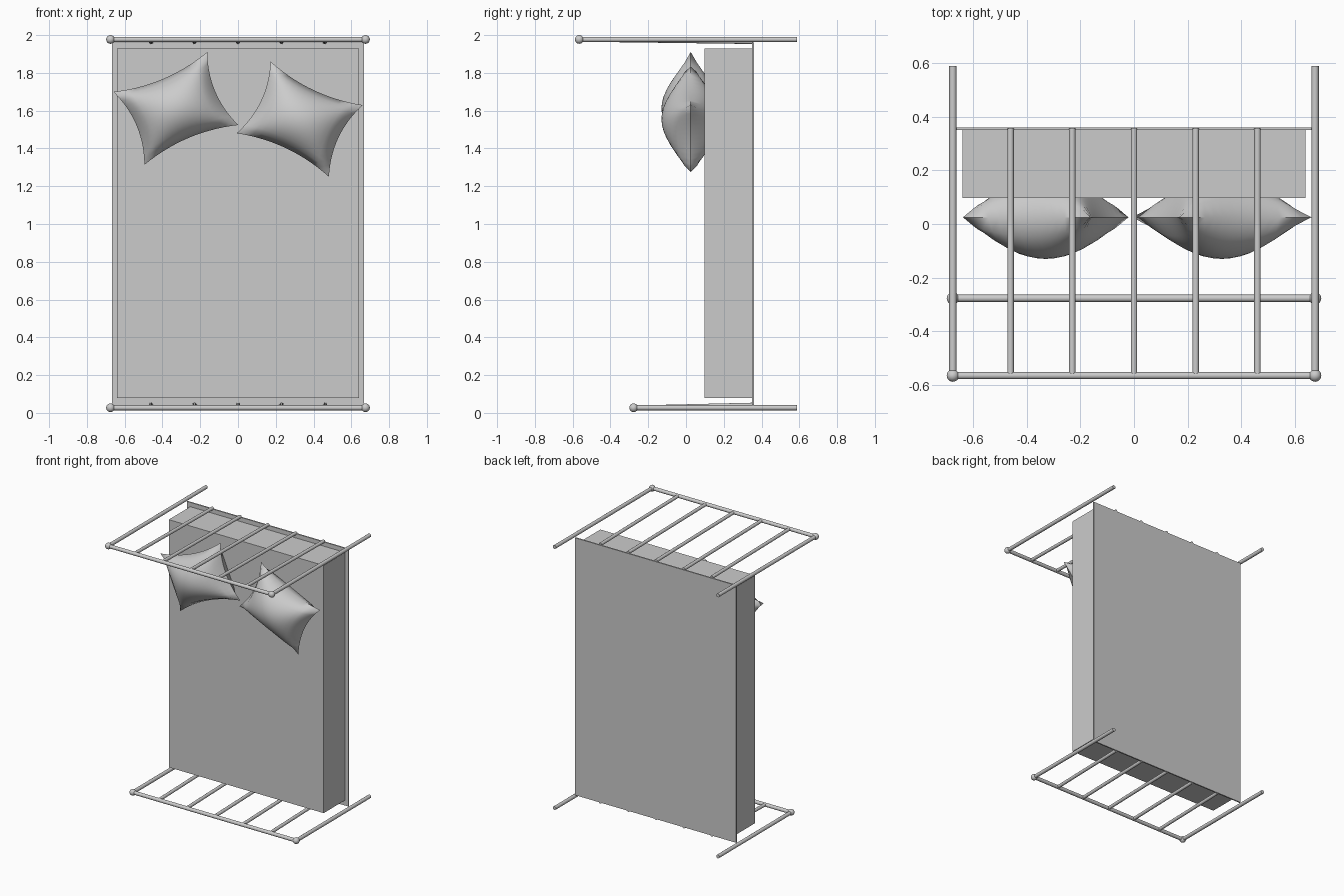
import bpy, bmesh, math
from mathutils import Matrix, Vector

cube = bpy.data.objects.get("Cube")
if cube:
    bpy.data.objects.remove(cube, do_unlink=True)

HALF_W = 0.675      # post spacing from the centre line
POST_END = 0.588    # floor end of the posts
PANEL_Y = 0.355     # plane of the bed base


def finish(name, bm, smooth=True):
    mesh = bpy.data.meshes.new(name)
    bm.to_mesh(mesh)
    bm.free()
    obj = bpy.data.objects.new(name, mesh)
    bpy.context.collection.objects.link(obj)
    if smooth:
        bpy.ops.object.select_all(action='DESELECT')
        obj.select_set(True)
        bpy.context.view_layer.objects.active = obj
        bpy.ops.object.shade_smooth_by_angle(angle=math.radians(50))
    return obj


def box(name, low, high):
    low, high = Vector(low), Vector(high)
    bm = bmesh.new()
    place = Matrix.Translation((low + high) / 2) @ Matrix.Diagonal((high - low).to_4d())
    bmesh.ops.create_cube(bm, size=1, matrix=place)
    finish(name, bm, smooth=False)


def rod(name, start, end, radius=0.0135):
    start, end = Vector(start), Vector(end)
    axis = end - start
    place = Matrix.Translation((start + end) / 2) @ axis.to_track_quat('Z', 'Y').to_matrix().to_4x4()
    bm = bmesh.new()
    bmesh.ops.create_cone(bm, cap_ends=True, segments=16, radius1=radius,
                          radius2=radius, depth=axis.length, matrix=place)
    finish(name, bm)


def knob(name, centre):
    bm = bmesh.new()
    bmesh.ops.create_uvsphere(bm, u_segments=20, v_segments=12, radius=0.023,
                              matrix=Matrix.Translation(centre))
    finish(name, bm)


# Barred end: two posts with knobs, a rail, and slightly leaning spindles
def bed_end(label, z, rail_y, spindle_z):
    for side, x in (("left", HALF_W), ("right", -HALF_W)):
        rod(f"{label}_post_{side}", (x, rail_y, z), (x, POST_END, z))
        knob(f"{label}_knob_{side}", (x, rail_y, z))
    rod(f"{label}_rail", (-HALF_W, rail_y, z), (HALF_W, rail_y, z))
    for i in range(5):
        x = (i - 2) * 0.23
        rod(f"{label}_spindle_{i + 1}", (x, rail_y, z), (x, PANEL_Y, spindle_z), 0.012)


# Plump cushion with pinched sides and drawn-out corners
def pillow(name, centre, tilt, half_x=0.27, half_y=0.21, puff=0.155):
    bm = bmesh.new()
    for face_side in (1, -1):
        grid = bmesh.ops.create_grid(bm, x_segments=14, y_segments=14, size=1)
        for vert in grid["verts"]:
            u, v = vert.co.x, vert.co.y
            bulge_u, bulge_v = max(0, 1 - u * u), max(0, 1 - v * v)
            vert.co = (half_x * u * (1 - 0.16 * bulge_v),
                       half_y * v * (1 - 0.19 * bulge_u),
                       face_side * puff * (bulge_u * bulge_v) ** 0.6)
    bmesh.ops.remove_doubles(bm, verts=bm.verts, dist=0.0005)
    bmesh.ops.recalc_face_normals(bm, faces=bm.faces)
    obj = finish(name, bm)
    obj.matrix_world = (Matrix.Translation(centre)
                        @ Matrix.Rotation(math.radians(tilt), 4, 'Y')
                        @ Matrix.Rotation(math.pi / 2, 4, 'X'))


# Base and mattress
box("base_panel", (-0.667, 0.35, 0.04), (0.667, 0.36, 1.962))
box("mattress", (-0.64, 0.097, 0.08), (0.64, 0.35, 1.93))

# Head and foot frames
bed_end("head", 1.977, -0.565, 1.965)
bed_end("foot", 0.027, -0.277, 0.042)

# Pillows
pillow("pillow_right", (-0.329, 0.025, 1.612), -23)
pillow("pillow_left", (0.327, 0.025, 1.555), 25.3)
